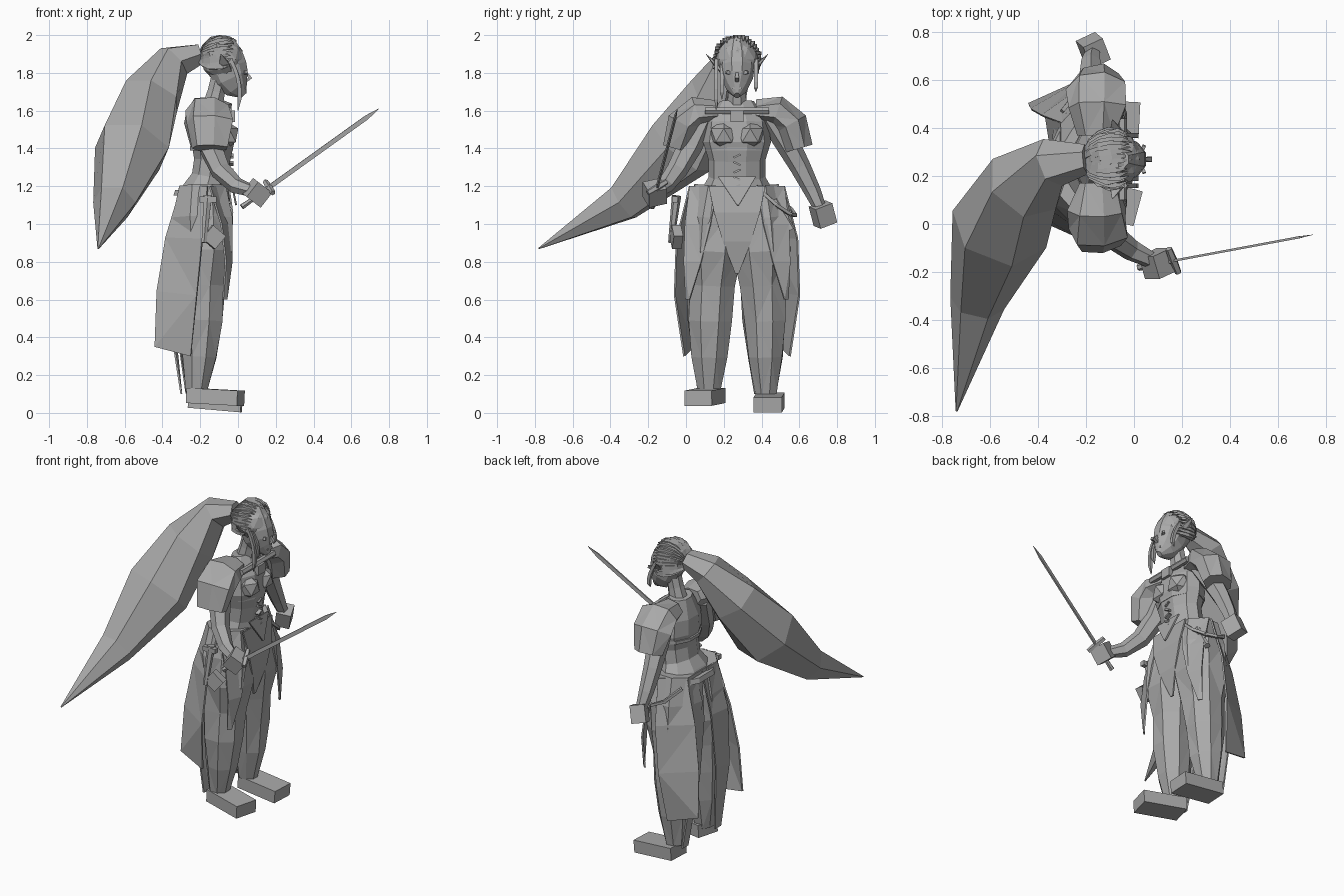
import bpy, bmesh, math, random
from mathutils import Vector, Euler

random.seed(4)
cube = bpy.data.objects.get("Cube")
if cube:
    bpy.data.objects.remove(cube, do_unlink=True)

grey = bpy.data.materials.new("plain grey")
grey.use_nodes = True
tone = (.4, .4, .4, 1)
grey.diffuse_color = tone
grey.node_tree.nodes["Principled BSDF"].inputs["Base Color"].default_value = tone

FORWARD, LEFT, UP = Vector((1, 0, 0)), Vector((0, 1, 0)), Vector((0, 0, 1))
MIDLINE = .27
SIDES = {"right": -1, "left": 1}


def spot(x, offset, z):
    """Point given by its sideways offset from the body's midline."""
    return Vector((x, MIDLINE + offset, z))


def bezier(controls, t):
    while len(controls) > 1:
        controls = [a.lerp(b, t) for a, b in zip(controls, controls[1:])]
    return controls[0]


def sample(controls, count):
    return [bezier(controls, i / (count - 1)) for i in range(count)]


def finish(name, bm):
    bmesh.ops.recalc_face_normals(bm, faces=bm.faces)
    mesh = bpy.data.meshes.new(name)
    bm.to_mesh(mesh)
    bm.free()
    mesh.materials.append(grey)
    ob = bpy.data.objects.new(name, mesh)
    bpy.context.collection.objects.link(ob)
    return ob


def skin(bm, path, radii, ratio, sides, ref, jitter=0):
    """Skin a tube round a path; ratio widens it across the ref direction."""
    loops = []
    for i, (centre, radius) in enumerate(zip(path, radii)):
        tangent = path[min(i + 1, len(path) - 1)] - path[max(i - 1, 0)]
        across = tangent.cross(ref).normalized()
        along = across.cross(tangent).normalized()
        loop = []
        for k in range(sides):
            angle = math.tau * (k + .5) / sides
            reach = radius * (1 + random.uniform(-jitter, jitter))
            offset = along * math.cos(angle) + across * ratio * math.sin(angle)
            loop.append(bm.verts.new(centre + offset * reach))
        loops.append(loop)
    for a, b in zip(loops, loops[1:]):
        for k in range(sides):
            n = (k + 1) % sides
            bm.faces.new((a[k], a[n], b[n], b[k]))
    bm.faces.new(loops[0])
    bm.faces.new(loops[-1])


def tube(name, controls, radii, ratio=1, sides=6, ref=FORWARD, jitter=0):
    bm = bmesh.new()
    skin(bm, sample(controls, len(radii)), radii, ratio, sides, ref, jitter)
    if jitter:
        bmesh.ops.triangulate(bm, faces=bm.faces[:])
    return finish(name, bm)


def box(name, at, size, turn=(0, 0, 0)):
    bm = bmesh.new()
    bmesh.ops.create_cube(bm, size=1)
    bmesh.ops.scale(bm, vec=size, verts=bm.verts)
    ob = finish(name, bm)
    ob.location = at
    ob.rotation_euler = Euler([math.radians(degrees) for degrees in turn])
    return ob


def blob(name, at, radius, detail=1):
    bm = bmesh.new()
    bmesh.ops.create_icosphere(bm, subdivisions=detail, radius=radius)
    ob = finish(name, bm)
    ob.location = at
    return ob


def panel(name, edge, other_edge, steps=4):
    """Thin cloth strip between two curved edges."""
    bm = bmesh.new()
    a, b = [[bm.verts.new(p) for p in sample(e, steps)] for e in (edge, other_edge)]
    for i in range(steps - 1):
        bm.faces.new((a[i], b[i], b[i + 1], a[i + 1]))
    bmesh.ops.triangulate(bm, faces=bm.faces[:])
    ob = finish(name, bm)
    mod = ob.modifiers.new("thickness", "SOLIDIFY")
    mod.thickness, mod.offset = .01, 0
    return ob


# Torso, neck, corset and belt
tube("torso", [spot(-.2, 0, 1.1), spot(-.1, 0, 1.3), spot(-.15, 0, 1.65)],
     (.14, .13, .1, .1, .12, .11, .06), ratio=1.5, sides=10)
tube("neck", [spot(-.14, 0, 1.6), spot(-.09, 0, 1.8)], (.06, .05, .05), sides=8)
tube("corset_rim", [spot(-.14, 0, 1.39), spot(-.14, 0, 1.41)], (.12, .12), ratio=1.4, sides=10)
tube("belt", [spot(-.19, 0, 1.15), spot(-.19, 0, 1.18)], (.16, .15), ratio=1.5, sides=10)
box("collar_clasp", spot(-.03, 0, 1.57), (.03, .07, .06))
tube("collar", [spot(-.05, s * .17, 1.6) for s in SIDES.values()], (.02, .02, .02), ref=UP)
for i in range(5):
    box("lacing", spot(-.04, 0, 1.2 + i / 25), (.03, .04, .01), (25 * (-1) ** i, 0, 0))
panel("corset_point", [spot(-.04, -.1, 1.25), spot(-.01, 0, 1.1)],
      [spot(-.04, .1, 1.25), spot(-.01, .01, 1.1)])
panel("front_skirt", *[[spot(-.05, s * .15, 1.2), spot(0, s * .12, 1), spot(-.07, s * .01, .74)]
                       for s in SIDES.values()])

# Paired parts of the body and clothes
for side, s in SIDES.items():
    blob(side + "_chest", spot(-.07, s * .07, 1.47), .08)
    tube(side + "_trouser", [spot(-.19, s * .1, 1.2), spot(-.18, s * .15, .7), spot(-.22, s * .15, .1)],
         (.13, .16, .16, .13, .12, .1, .06), sides=8, jitter=.08)
    box(side + "_foot", spot(-.12, s * .17, .07 - s * .015), (.28, .15, .08), (0, 4 + s, s * 6 - 9))
    tube(side + "_shoulder_guard", [spot(-.15, s * .1, 1.6), spot(-.15, s * .3, 1.65), spot(-.15, s * .33, 1.4)],
         (.08, .12, .13, .1), ratio=.7, sides=7, jitter=.1)

    # Coat tail, back skirt and pointed front panel
    hem = [spot(-.3, s * .15, 1.2), spot(-.45, s * .2, .8)]
    panel(side + "_tail", hem + [spot(-.44, s * .23, .35)],
          [spot(-.16, s * .25, 1.2), spot(-.2, s * .4, .8), spot(-.25, s * .28, .3)])
    panel(side + "_back_skirt", hem + [spot(-.3, s * .2, .1)],
          [spot(-.3, 0, 1.2), spot(-.4, s * .05, .8), spot(-.3, s * .14, .1)])
    panel(side + "_point", [spot(-.06, s * .1, 1.2), spot(0, s * .15, .9), spot(-.06, s * .25, .6)],
          [spot(-.15, s * .25, 1.2), spot(-.03, s * .3, .9), spot(-.08, s * .27, .6)])

# Gear hung from the belt
box("pouch", spot(-.13, -.32, .93), (.09, .05, .09), (0, 40, 10))
tube("right_sheath", [spot(-.16, -.32, 1.15), spot(-.18, -.35, .9)], (.025, .02, .015))
box("sheath_guard", spot(-.16, -.33, 1.13), (.09, .03, .03))
tube("left_knife", [spot(-.1, .2, 1.13), spot(-.1, .29, .97)], (.015, .013, .02))
box("left_knife_guard", spot(-.1, .25, 1.07), (.03, .09, .02), (-30, 0, 0))
tube("hip_strap", [spot(-.06, .1, 1.2), spot(0, .3, 1), spot(-.2, .4, 1), spot(-.3, .2, 1.15)],
     [.012] * 6, sides=4, ref=UP)

# Arms and block hands
arm_radii = (.07, .065, .055, .045, .03)
left_hand, right_hand = spot(-.17, .455, 1.05), spot(.1, -.435, 1.165)
tube("left_arm", [spot(-.15, .18, 1.57), spot(-.2, .35, 1.3), left_hand], arm_radii)
tube("right_arm", [spot(-.17, -.18, 1.57), spot(-.15, -.33, 1.2), right_hand], arm_radii)
box("left_hand", left_hand, (.09, .1, .11), (20, 10, 25))
box("right_hand", right_hand, (.1, .1, .1), (15, 35, 25))

# Sword
pommel, tip = spot(.02, -.45, 1.09), spot(.745, -.315, 1.61)
guard = pommel.lerp(tip, .2)
tube("sword_grip", [pommel, guard], (.016, .012, .014), ref=UP)
tube("sword_blade", [guard, tip], [.017] * 9 + [.002], ratio=.4, sides=4, ref=UP)
tube("sword_guard", [guard + Vector((-s * .02, s * .05, s * .03)) for s in SIDES.values()],
     (.015, .018, .015), sides=5)

# Head and face
tube("head", [spot(.03, 0, 1.68), spot(-.07, 0, 1.77), spot(-.08, 0, 1.98)],
     (.02, .07, .1, .11, .1, .06), ratio=.85, sides=10)
tube("nose", [spot(.03, 0, 1.82), spot(.1, 0, 1.76), spot(.03, 0, 1.75)], (.006, .015, .012), sides=4)
box("mouth", spot(.035, 0, 1.72), (.02, .045, .012))
for side, s in SIDES.items():
    box(side + "_eye", spot(.035, s * .04, 1.8), (.015, .04, .018), (s * 15, 0, s * -25))
    tube(side + "_ear", [spot(-.06, s * .07, 1.8), spot(-.09, s * .165, 1.9)], (.035, .03, .002), ratio=.4)

# Hair cap with strands swept from the tail to the brow
crown = spot(-.08, 0, 1.87)
blob("hair_cap", crown, .115, detail=2)
bm = bmesh.new()
count, steps = 25, 6
for i in range(count):
    swing = math.radians(230) * (i / (count - 1) - .5)
    start, end = .35, random.uniform(2.1, 2.4) - .3 * abs(math.sin(swing))
    path = []
    for k in range(steps):
        sweep = start + (end - start) * k / (steps - 1)
        around = LEFT * math.sin(swing) + UP * math.cos(swing)
        ray = around * math.sin(sweep) - FORWARD * math.cos(sweep)
        path.append(crown + ray * random.uniform(.115, .127))
        swing += .03
    skin(bm, path, (.015, .018, .018, .016, .012, .002), 1, 4, LEFT)
for offset, low in ((-.11, 1.6), (-.08, 1.66), (.1, 1.7)):
    lock = [spot(-.04, offset, 1.87), spot(.03, offset, 1.75), spot(0, offset, low)]
    skin(bm, sample(lock, steps), [.014] * (steps - 1) + [.002], 1, 4, FORWARD)
finish("hair_strands", bm)

# Great swept tail of hair
tube("hair_tail", [spot(-.2, 0, 1.9), spot(-.45, .03, 2), spot(-.6, -.17, 1.2), spot(-.74, -1.05, .87)],
     (.06, .1, .16, .2, .11, .004), ratio=1.05, ref=UP)
